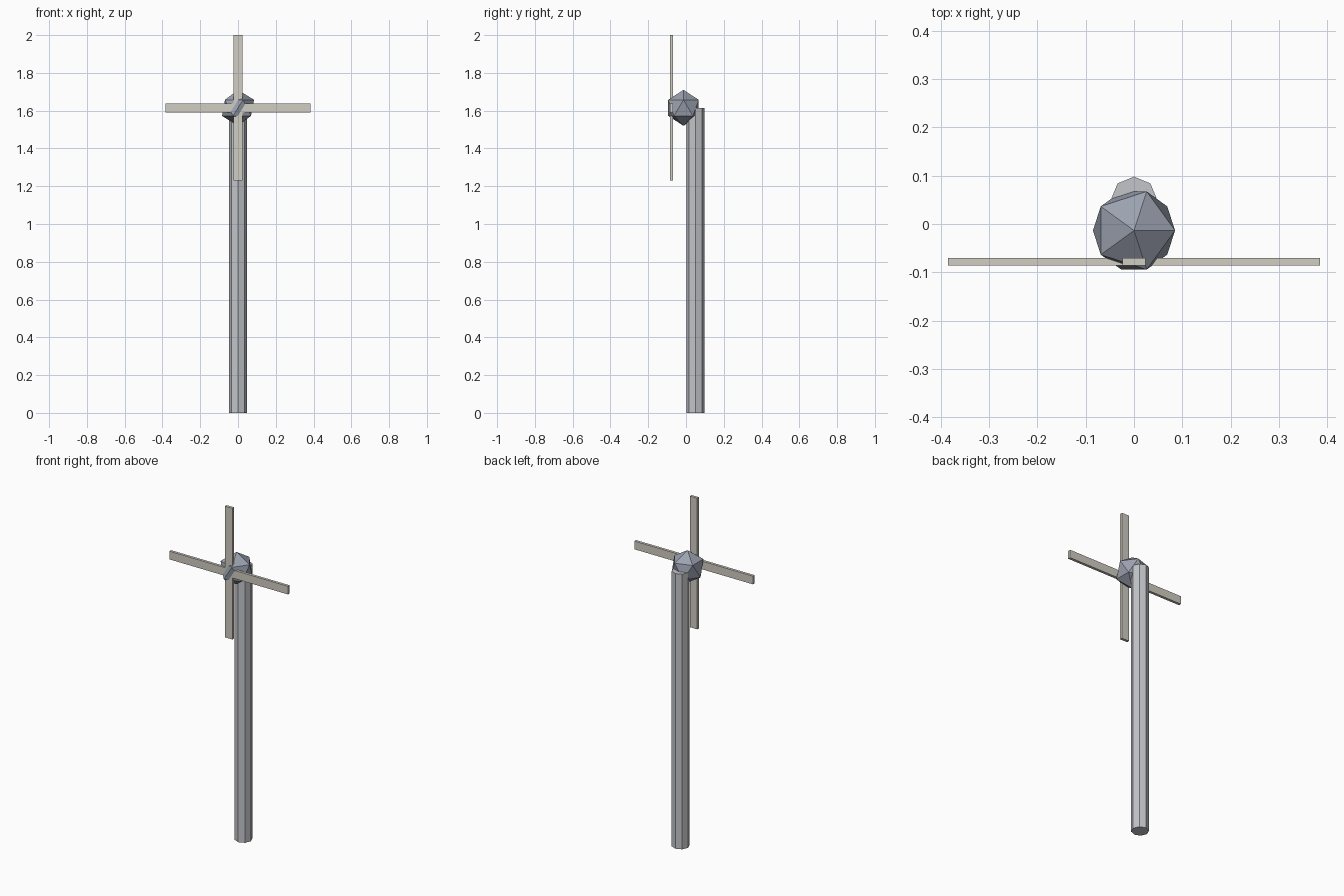
import bpy, bmesh
from math import pi

if "Cube" in bpy.data.objects:
    bpy.data.objects.remove(bpy.data.objects["Cube"])

HUB_Z = 1.615


def paint(obj, name, rgb):
    mat = bpy.data.materials.new(name)
    mat.diffuse_color = (*rgb, 1)
    mat.use_nodes = True
    mat.node_tree.nodes["Principled BSDF"].inputs["Base Color"].default_value = mat.diffuse_color
    obj.data.materials.append(mat)


# Octagonal pole, corners facing the axes
bpy.ops.mesh.primitive_cylinder_add(vertices=8, radius=0.048, depth=HUB_Z,
                                    location=(0, 0.05, HUB_Z / 2))
pole = bpy.context.object
pole.name = "pole"
paint(pole, "pole_grey", (0.55, 0.56, 0.59))

# Faceted hub in front of the pole top
bpy.ops.mesh.primitive_ico_sphere_add(subdivisions=1, radius=0.095,
                                      location=(0, -0.0135, HUB_Z))
hub = bpy.context.object
hub.name = "hub"
paint(hub, "hub_blue_grey", (0.33, 0.36, 0.43))

# Cross of four flat blades: one arm outline turned four times, then extruded
L, W, T = 0.385, 0.024, 0.016
bm = bmesh.new()
outline = []
x_axis, z_axis = (1, 0), (0, 1)
for _ in range(4):
    for a, b in ((W, -W), (L, -W), (L, W)):
        outline.append(bm.verts.new((a * x_axis[0] + b * z_axis[0], 0,
                                     a * x_axis[1] + b * z_axis[1])))
    x_axis, z_axis = z_axis, (-x_axis[0], -x_axis[1])
face = bm.faces.new(outline)
ext = bmesh.ops.extrude_face_region(bm, geom=[face])
bmesh.ops.translate(bm, vec=(0, T, 0),
                    verts=[v for v in ext["geom"] if isinstance(v, bmesh.types.BMVert)])
bmesh.ops.recalc_face_normals(bm, faces=bm.faces)
mesh = bpy.data.meshes.new("blades")
bm.to_mesh(mesh)
bm.free()
blades = bpy.data.objects.new("blades", mesh)
blades.location = (0, -0.086, HUB_Z)
bpy.context.collection.objects.link(blades)
paint(blades, "blade_beige", (0.63, 0.61, 0.54))
